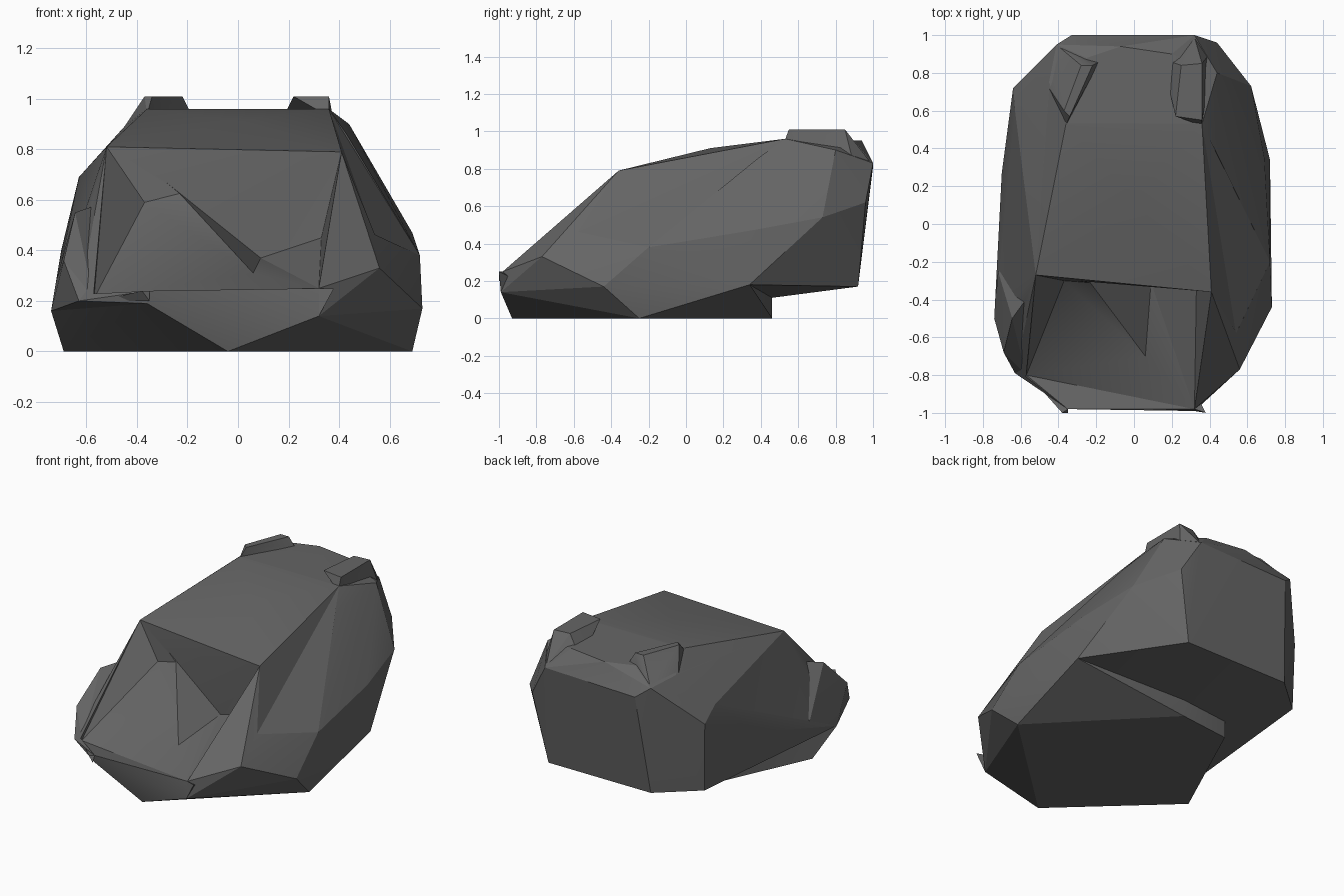
import bpy
import bmesh
import math

cube = bpy.data.objects.get("Cube")
if cube:
    bpy.data.objects.remove(cube, do_unlink=True)

# One dark stone colour
stone = bpy.data.materials.new("dark_grey_stone")
stone.use_nodes = True
colour = (0.13, 0.13, 0.13, 1)
stone.diffuse_color = colour
shader = next(n for n in stone.node_tree.nodes if n.type == "BSDF_PRINCIPLED")
shader.inputs["Base Color"].default_value = colour
shader.inputs["Roughness"].default_value = 0.9


def chunk(name, corners):
    """Faceted solid: the convex hull of a few corner points."""
    bm = bmesh.new()
    for corner in corners:
        bm.verts.new(corner)
    bmesh.ops.convex_hull(bm, input=bm.verts)
    loose = [v for v in bm.verts if not v.link_faces]
    bmesh.ops.delete(bm, geom=loose, context="VERTS")
    bmesh.ops.recalc_face_normals(bm, faces=bm.faces)
    mesh = bpy.data.meshes.new(name)
    bm.to_mesh(mesh)
    bm.free()
    mesh.materials.append(stone)
    obj = bpy.data.objects.new(name, mesh)
    bpy.context.collection.objects.link(obj)
    return obj


def combine(target, other, operation):
    """Apply a boolean and discard the helper solid."""
    other.hide_render = True
    mod = target.modifiers.new(operation.lower(), "BOOLEAN")
    mod.operation = operation
    mod.solver = "EXACT"
    mod.object = other
    bpy.context.view_layer.objects.active = target
    bpy.ops.object.modifier_apply(modifier=mod.name)
    bpy.data.objects.remove(other, do_unlink=True)


# Corners shared by several chunks
brow_right = (-.52, -.27, .81)
brow_left = (.41, -.36, .79)
cheek_right = (-.57, -.8, .21)
corner_right = (-.63, -.79, .2)
lip_right = (-.35, -.98, .24)
lip_left = (.32, -.98, .25)
chin_left = (.32, -.99, .14)
chin_right = (-.36, -.97, .19)
flank_left = (.73, -.44, .17)
flank_right = (-.74, -.5, .16)
hip_left = (.72, .34, .18)
crown_left = (.36, .53, .96)
shoulder_left = (.54, -.58, .46)
bulge_left = (.72, -.2, .38)
step_left = (0, .46, .11)
step_right = (-.35, .42, .11)

# Main boulder: front and top, then sides, then rear
front = [brow_right, brow_left, cheek_right, lip_right, lip_left, chin_left,
         chin_right, corner_right, (.56, -.77, .33), shoulder_left]
top = [(-.5, -.02, .83), (0, .13, .91), (-.36, .53, .96), crown_left,
       (.2, .9, .95), (-.07, .94, .95), (-.25, .88, .95),
       (.44, .8, .9), (-.45, .75, .89)]
sides = [flank_left, flank_right, hip_left, (.69, .35, .47), bulge_left,
         (.62, .73, .54), (-.7, .27, .4), (-.63, .6, .69),
         (-.64, .72, .61), (-.63, .71, .17)]
rear = [(.44, .96, .62), (.32, 1, .83), (-.33, 1, .81), (-.41, .95, .87),
        (-.39, .92, .17), (.35, .92, .17), step_left, step_right]
boulder = chunk("boulder", front + top + sides + rear)

# Foot, set in from the rear overhang
ground = [(.69, -.25), (0, .46), (-.35, .42), (-.69, -.32), (-.04, -.93)]
foot = chunk("foot", [(x, y, 0) for x, y in ground] +
             [flank_left, flank_right, hip_left, step_left, step_right,
              chin_left, chin_right])
combine(boulder, foot, "UNION")

# Cheek bulging from the front right corner
cheek = chunk("cheek", [
    (-.69, -.68, .36), (-.645, -.5, .55), (-.72, -.25, .28), flank_right,
    corner_right, cheek_right, (-.5, -.3, .6), (-.5, -.3, .3)])
combine(boulder, cheek, "UNION")

# Hollow in the sloping front: a wide dish and a deeper pocket on one side
outside = (0, -.8, .65)
pocket_floor = (.06, -.7, .31)
dish = chunk("dish_cutter", [brow_right, brow_left, cheek_right, lip_right,
                             lip_left, pocket_floor, (-.37, -.3, .59),
                             outside, (-.6, -1, .6)])
combine(boulder, dish, "DIFFERENCE")
pocket = chunk("pocket_cutter", [(-.36, -.3, .73), (.09, -.31, .37),
                                 (.33, -.35, .45), pocket_floor,
                                 brow_left, lip_left, outside])
combine(boulder, pocket, "DIFFERENCE")

# Shallow valley running down the left shoulder
valley = chunk("valley_cutter", [brow_left, shoulder_left, crown_left,
                                 bulge_left, (.75, -.2, .8)])
combine(boulder, valley, "DIFFERENCE")

# Two raised knobs on the rear of the top
knob_left = chunk("knob_left", [
    (.36, .85, 1.01), (.25, .84, 1.01), (.36, .55, 1.01), (.22, .57, 1.01),
    (.19, .7, .95), (.19, .86, .93), (.32, .99, .83), (.43, .94, .65),
    (.36, .52, .93)])
knob_right = chunk("knob_right", [
    (-.22, .84, 1.01), (-.28, .84, 1.01), (-.37, .6, 1.01), (-.34, .57, 1.01),
    (-.18, .86, .93), (-.36, .52, .94), (-.45, .72, .89), (-.4, .94, .87)])
for knob in (knob_left, knob_right):
    combine(boulder, knob, "UNION")

# Thin splinters at the ends of the front lip
splinter_left = chunk("splinter_left", [
    chin_left, lip_left, (.38, -1, .25), (.33, -.9, .2)])
splinter_right = chunk("splinter_right", [
    lip_right, (-.38, -1, .24), (-.35, -1, .2), (-.55, -.81, .2)])

# Flat facets with crisp ridges
bpy.ops.object.select_all(action="DESELECT")
for obj in (boulder, splinter_left, splinter_right):
    obj.select_set(True)
bpy.context.view_layer.objects.active = boulder
bpy.ops.object.shade_smooth_by_angle(angle=math.radians(20))
